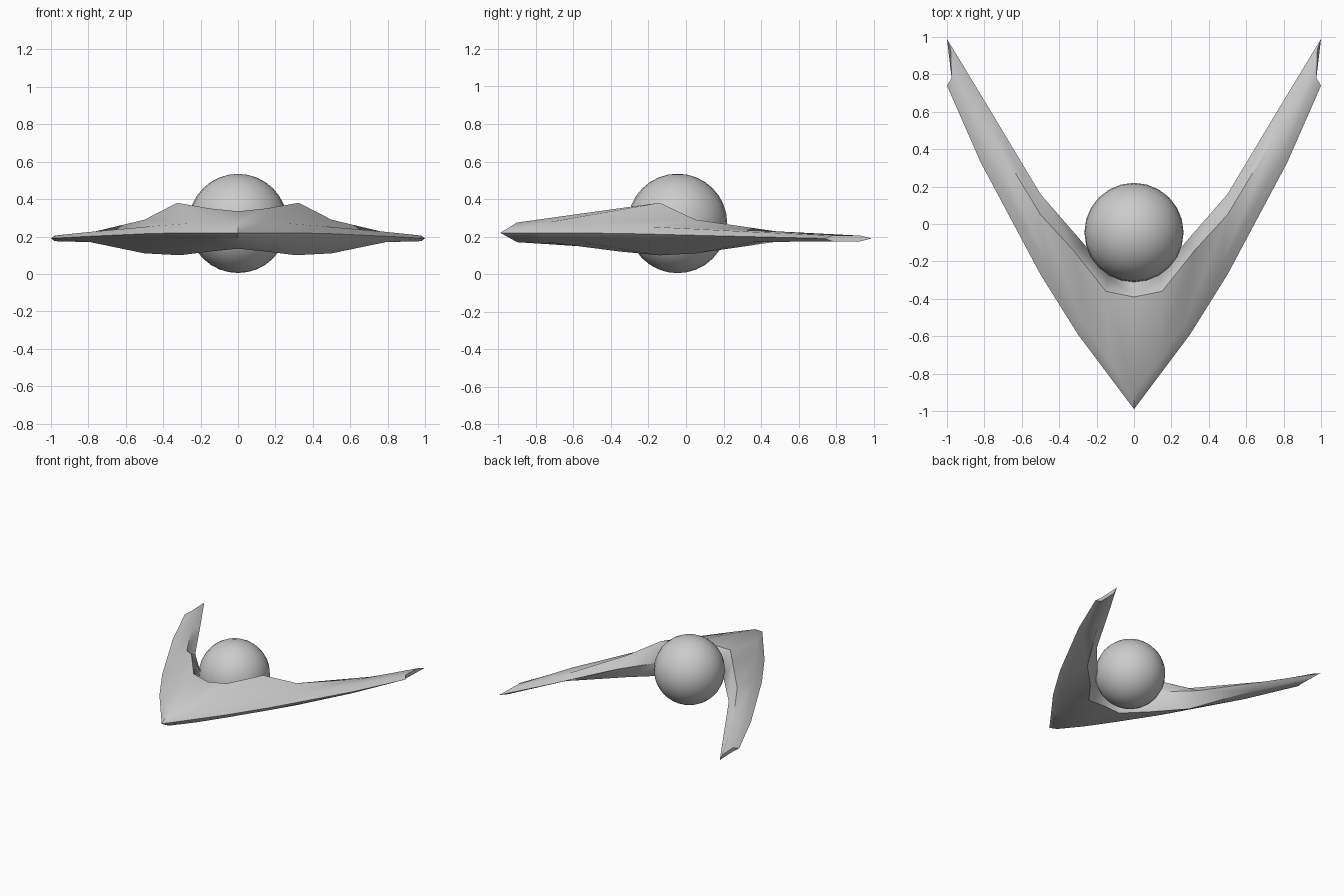
import bpy, bmesh, math

cube = bpy.data.objects.get("Cube")
if cube:
    bpy.data.objects.remove(cube, do_unlink=True)

grey = bpy.data.materials.new("hull grey")
grey.use_nodes = True
colour = (0.6, 0.6, 0.6, 1)
grey.diffuse_color = colour
grey.node_tree.nodes["Principled BSDF"].inputs["Base Color"].default_value = colour


def smooth(obj, angle):
    bpy.ops.object.select_all(action='DESELECT')
    obj.select_set(True)
    bpy.context.view_layer.objects.active = obj
    bpy.ops.object.shade_smooth_by_angle(angle=math.radians(angle))


# Wing cross-sections from nose to tip, each running around the section:
# leading edge, front top, ridge, inner edge, keel, front bottom
sections = [
    [(0, -.99, .22), (0, -.90, .275), (0, -.39, .335), (0, -.29, .24), (0, -.36, .135), (0, -.90, .17)],
    [(.15, -.79, .22), (.13, -.74, .275), (.15, -.36, .35), (.14, -.27, .24), (.15, -.35, .12), (.13, -.74, .17)],
    [(.30, -.59, .22), (.26, -.55, .27), (.325, -.14, .38), (.265, -.11, .24), (.31, -.14, .10), (.26, -.55, .17)],
    [(.50, -.27, .215), (.46, -.24, .255), (.50, .05, .29), (.50, .16, .22), (.50, .05, .11), (.46, -.24, .17)],
    [(.82, .33, .20), (.79, .35, .225), (.76, .48, .228), (.77, .61, .20), (.76, .48, .172), (.79, .35, .17)],
    [(1, .74, .19), (.975, .78, .205), (.98, .93, .205), (1, .99, .19), (.98, .93, .175), (.975, .78, .175)],
]

# Swept wing, lofted on one side and mirrored
bm = bmesh.new()
rings = [[bm.verts.new(p) for p in ring] for ring in sections]
for a, b in zip(rings, rings[1:]):
    for i in range(len(a)):
        j = (i + 1) % len(a)
        bm.faces.new((a[i], a[j], b[j], b[i]))
bm.faces.new(rings[-1])
bmesh.ops.recalc_face_normals(bm, faces=bm.faces)
mesh = bpy.data.meshes.new("swept_wing")
bm.to_mesh(mesh)
bm.free()
wing = bpy.data.objects.new("swept_wing", mesh)
bpy.context.collection.objects.link(wing)
mesh.materials.append(grey)
bpy.context.view_layer.objects.active = wing
wing.select_set(True)
mirror = wing.modifiers.new("mirror", 'MIRROR')
mirror.use_clip = True
bpy.ops.object.modifier_apply(modifier=mirror.name)
bm = bmesh.new()
bm.from_mesh(wing.data)
bmesh.ops.recalc_face_normals(bm, faces=bm.faces)
bm.to_mesh(wing.data)
bm.free()
smooth(wing, 50)

# Round core held between the wings
bpy.ops.mesh.primitive_uv_sphere_add(segments=24, ring_count=16, radius=.265, location=(0, -.045, .27))
core = bpy.context.object
core.name = "round_core"
core.data.materials.append(grey)
smooth(core, 40)
